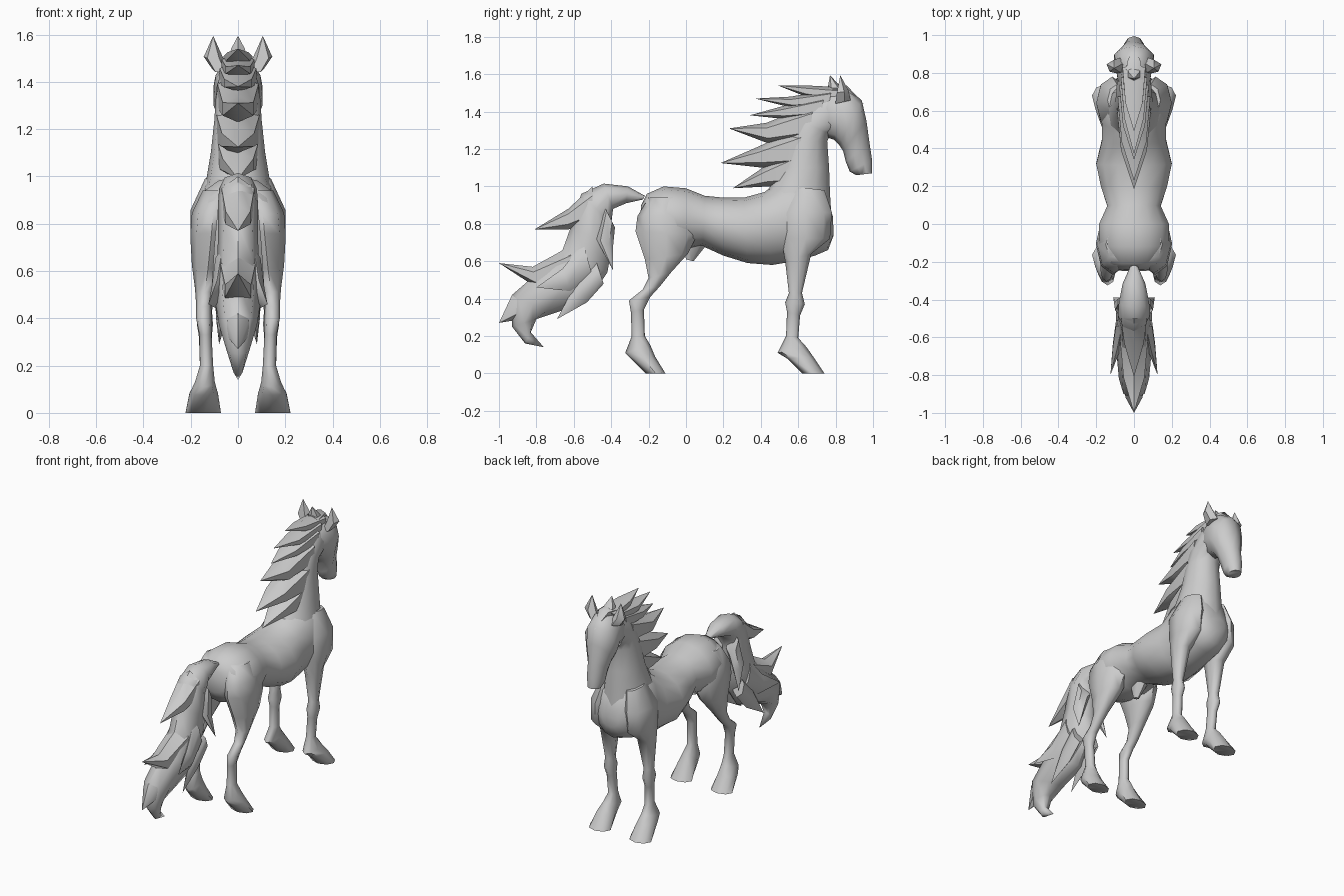
import bpy, bmesh, math

grey = bpy.data.materials.new("plain grey")
grey.diffuse_color = (0.6, 0.6, 0.6, 1)


def finish(name, bm, mirror=False, angle=60):
    bmesh.ops.recalc_face_normals(bm, faces=bm.faces)
    me = bpy.data.meshes.new(name)
    bm.to_mesh(me)
    bm.free()
    me.materials.append(grey)
    ob = bpy.data.objects.new(name, me)
    bpy.context.collection.objects.link(ob)
    bpy.ops.object.select_all(action='DESELECT')
    ob.select_set(True)
    bpy.context.view_layer.objects.active = ob
    bpy.ops.object.shade_smooth_by_angle(angle=math.radians(angle))
    if mirror:
        ob.modifiers.new("mirror", 'MIRROR')
    return ob


def loft(name, sections, n=12, mirror=False, angle=60):
    """Skin rings; each section is (y1, z1, y2, z2, half width, centre x)."""
    bm = bmesh.new()
    rings = []
    for y1, z1, y2, z2, w, cx in sections:
        ring = []
        for i in range(n):
            t = 2 * math.pi * i / n
            c = math.cos(t) / 2
            ring.append(bm.verts.new((cx + w * math.sin(t),
                                      (y1 + y2) / 2 + c * (y1 - y2),
                                      (z1 + z2) / 2 + c * (z1 - z2))))
        rings.append(ring)
    for a, b in zip(rings, rings[1:]):
        for i in range(n):
            j = (i + 1) % n
            bm.faces.new((a[i], a[j], b[j], b[i]))
    bm.faces.new(rings[0])
    bm.faces.new(rings[-1])
    bmesh.ops.remove_doubles(bm, verts=bm.verts, dist=0.0005)
    return finish(name, bm, mirror, angle)


def lock(name, root, mid, tip, w, x=0.0, tip_x=0.0, mirror=False):
    """Pointed tuft of hair; root and mid are (y1, z1, y2, z2)."""
    loft(name, [(*root, w, x), (*mid, w * 0.75, x * 0.6 + tip_x * 0.4),
                (*tip, *tip, 0, tip_x)], 6, mirror, 50)


# Trunk, from rump to chest
loft("trunk", [
    (-0.24, 0.90, -0.25, 0.76, 0.08, 0),
    (-0.21, 0.96, -0.20, 0.68, 0.15, 0),
    (-0.12, 1.00, -0.10, 0.65, 0.19, 0),
    (0.00, 0.99, 0.00, 0.66, 0.19, 0),
    (0.10, 0.95, 0.09, 0.68, 0.145, 0),
    (0.20, 0.94, 0.20, 0.63, 0.18, 0),
    (0.31, 0.94, 0.33, 0.59, 0.205, 0),
    (0.42, 0.97, 0.46, 0.58, 0.175, 0),
    (0.50, 1.03, 0.58, 0.60, 0.175, 0),
    (0.62, 1.05, 0.69, 0.63, 0.18, 0),
    (0.74, 0.99, 0.76, 0.66, 0.13, 0),
    (0.785, 0.84, 0.79, 0.74, 0.06, 0)], 14)

# Neck
loft("neck", [
    (0.40, 0.92, 0.78, 0.80, 0.16, 0),
    (0.45, 1.00, 0.77, 0.96, 0.135, 0),
    (0.50, 1.10, 0.765, 1.10, 0.115, 0),
    (0.54, 1.24, 0.755, 1.24, 0.10, 0),
    (0.59, 1.36, 0.77, 1.28, 0.095, 0),
    (0.67, 1.46, 0.84, 1.30, 0.09, 0),
    (0.76, 1.51, 0.88, 1.36, 0.075, 0)])

# Head, from poll to muzzle
loft("head", [
    (0.70, 1.44, 0.74, 1.29, 0.06, 0),
    (0.76, 1.51, 0.76, 1.26, 0.09, 0),
    (0.87, 1.52, 0.79, 1.25, 0.10, 0),
    (0.94, 1.46, 0.82, 1.22, 0.11, 0),
    (0.965, 1.35, 0.84, 1.19, 0.085, 0),
    (0.98, 1.24, 0.855, 1.13, 0.06, 0),
    (0.995, 1.14, 0.875, 1.08, 0.055, 0),
    (0.995, 1.07, 0.91, 1.06, 0.04, 0)], 10)

# Ears
loft("ear", [
    (0.88, 1.46, 0.79, 1.44, 0.035, 0.075),
    (0.87, 1.51, 0.80, 1.50, 0.042, 0.105),
    (0.825, 1.595, 0.825, 1.595, 0, 0.105)], 5, True, 40)

# Legs
loft("hind_leg", [
    (-0.20, 0.94, -0.02, 0.94, 0.07, 0.08),
    (-0.26, 0.84, 0.04, 0.85, 0.09, 0.105),
    (-0.27, 0.76, 0.06, 0.74, 0.09, 0.112),
    (-0.22, 0.61, 0.01, 0.64, 0.068, 0.127),
    (-0.20, 0.51, -0.08, 0.54, 0.042, 0.14),
    (-0.23, 0.45, -0.14, 0.465, 0.032, 0.145),
    (-0.305, 0.39, -0.19, 0.41, 0.032, 0.145),
    (-0.295, 0.33, -0.225, 0.34, 0.026, 0.138),
    (-0.29, 0.20, -0.22, 0.20, 0.028, 0.133),
    (-0.325, 0.11, -0.19, 0.15, 0.042, 0.14),
    (-0.29, 0.075, -0.165, 0.09, 0.06, 0.145),
    (-0.215, 0.0, -0.11, 0.0, 0.075, 0.147)], 8, True)
loft("front_leg", [
    (0.57, 1.00, 0.74, 0.98, 0.05, 0.09),
    (0.50, 0.86, 0.78, 0.86, 0.085, 0.115),
    (0.51, 0.72, 0.77, 0.72, 0.075, 0.125),
    (0.53, 0.60, 0.67, 0.64, 0.05, 0.135),
    (0.55, 0.43, 0.62, 0.43, 0.03, 0.14),
    (0.53, 0.38, 0.635, 0.37, 0.034, 0.14),
    (0.54, 0.33, 0.61, 0.31, 0.027, 0.138),
    (0.535, 0.20, 0.60, 0.19, 0.028, 0.133),
    (0.49, 0.11, 0.645, 0.14, 0.042, 0.14),
    (0.54, 0.08, 0.68, 0.09, 0.06, 0.145),
    (0.62, 0.0, 0.74, 0.0, 0.075, 0.147)], 8, True)

# Small belly fold between the hind legs
loft("belly_fold", [
    (-0.02, 0.70, 0.12, 0.70, 0.05, 0),
    (0.00, 0.61, 0.04, 0.60, 0.015, 0)], 6)

# Mane locks: root edge, middle edge, tip
mane = [
    ((0.84, 1.53, 0.80, 1.45), (0.64, 1.54, 0.64, 1.48), (0.49, 1.54), 0.07),
    ((0.78, 1.52, 0.76, 1.42), (0.56, 1.48, 0.57, 1.42), (0.37, 1.47), 0.08),
    ((0.74, 1.49, 0.72, 1.36), (0.52, 1.43, 0.53, 1.36), (0.34, 1.38), 0.09),
    ((0.68, 1.44, 0.66, 1.24), (0.43, 1.34, 0.44, 1.23), (0.23, 1.31), 0.10),
    ((0.62, 1.32, 0.60, 1.08), (0.38, 1.21, 0.41, 1.10), (0.185, 1.125), 0.105),
    ((0.58, 1.20, 0.56, 0.98), (0.41, 1.10, 0.44, 1.00), (0.25, 0.99), 0.10)]
for i, (root, mid, tip, w) in enumerate(mane):
    lock(f"mane_lock_{i + 1}", root, mid, tip, w)
lock("forelock", (0.76, 1.54, 0.78, 1.45), (0.86, 1.54, 0.85, 1.49), (0.95, 1.44), 0.055)
lock("crest_tuft", (0.76, 1.48, 0.86, 1.50), (0.76, 1.54, 0.82, 1.54), (0.77, 1.595), 0.045)

# Tail and its loose tufts
loft("tail", [
    (-0.22, 0.95, -0.23, 0.93, 0.02, 0),
    (-0.31, 1.00, -0.32, 0.91, 0.06, 0),
    (-0.44, 1.015, -0.39, 0.88, 0.08, 0),
    (-0.56, 0.96, -0.40, 0.80, 0.085, 0),
    (-0.61, 0.80, -0.40, 0.66, 0.085, 0),
    (-0.66, 0.66, -0.42, 0.54, 0.09, 0),
    (-0.78, 0.55, -0.53, 0.38, 0.095, 0),
    (-0.93, 0.42, -0.71, 0.32, 0.08, 0),
    (-0.93, 0.25, -0.80, 0.29, 0.05, 0),
    (-0.86, 0.16, -0.83, 0.22, 0.025, 0),
    (-0.76, 0.14, -0.76, 0.14, 0, 0)], 8)
lock("tail_top_tuft", (-0.50, 1.00, -0.50, 0.80), (-0.63, 0.88, -0.63, 0.77), (-0.81, 0.77), 0.08)
lock("tail_middle_tuft", (-0.62, 0.68, -0.60, 0.48), (-0.82, 0.57, -0.80, 0.46), (-1.0, 0.59), 0.085)
lock("tail_low_tuft", (-0.80, 0.52, -0.74, 0.36), (-0.93, 0.42, -0.88, 0.29), (-1.0, 0.27), 0.07)
lock("tail_upper_side_tuft", (-0.44, 0.90, -0.38, 0.78), (-0.48, 0.72, -0.39, 0.68),
     (-0.39, 0.55), 0.04, 0.05, 0.11, True)
lock("tail_side_tuft", (-0.48, 0.60, -0.44, 0.48), (-0.58, 0.50, -0.53, 0.38),
     (-0.69, 0.29), 0.04, 0.06, 0.08, True)
lock("tail_outer_tuft", (-0.55, 0.70, -0.50, 0.52), (-0.66, 0.56, -0.62, 0.44),
     (-0.80, 0.46), 0.035, 0.065, 0.125, True)
